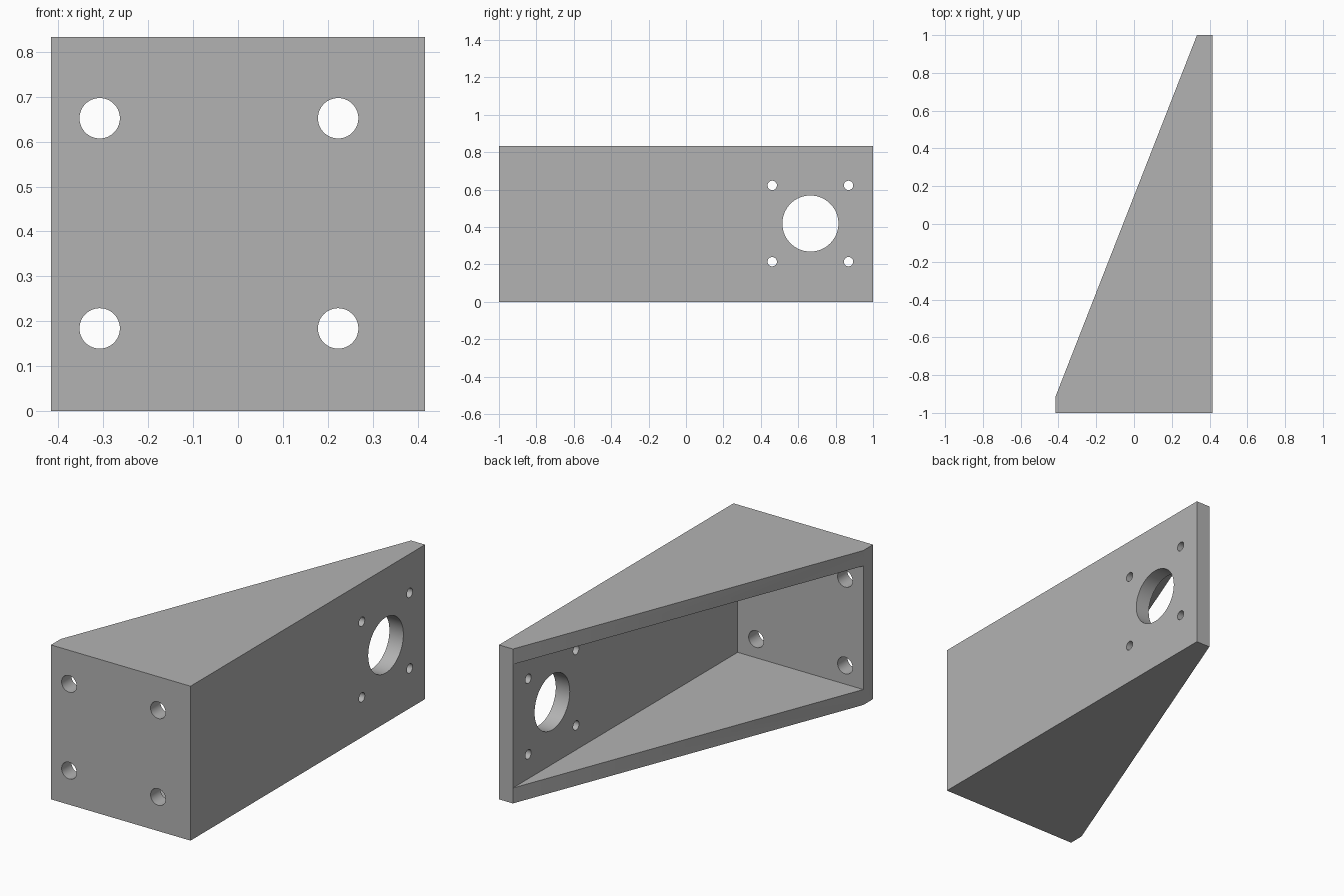
import bpy, bmesh
from mathutils import Matrix
from math import pi, radians

if "Cube" in bpy.data.objects:
    bpy.data.objects.remove(bpy.data.objects["Cube"], do_unlink=True)

W, L, H, T = 0.4167, 1.0, 0.8333, 0.0833   # half width, half length, height, wall
IN_X, IN_Y = W - T, -L + T                 # inner faces of the two plates

grey = bpy.data.materials.new("grey")
grey.use_nodes = True
grey.diffuse_color = (0.45, 0.45, 0.45, 1)
grey.node_tree.nodes["Principled BSDF"].inputs["Base Color"].default_value = (0.45, 0.45, 0.45, 1)


def add_object(name, bm):
    bmesh.ops.recalc_face_normals(bm, faces=bm.faces)
    mesh = bpy.data.meshes.new(name)
    bm.to_mesh(mesh)
    bm.free()
    mesh.materials.append(grey)
    obj = bpy.data.objects.new(name, mesh)
    bpy.context.collection.objects.link(obj)
    return obj


def prism(name, outline, z0, z1):
    bm = bmesh.new()
    face = bm.faces.new([bm.verts.new((x, y, z0)) for x, y in outline])
    top = bmesh.ops.extrude_face_region(bm, geom=[face])["geom"]
    bmesh.ops.translate(bm, vec=(0, 0, z1 - z0),
                        verts=[v for v in top if isinstance(v, bmesh.types.BMVert)])
    return add_object(name, bm)


def drill(name, centre, axis, radius):
    bm = bmesh.new()
    turn = Matrix.Rotation(pi / 2, 4, "Y" if axis == "X" else "X")
    bmesh.ops.create_cone(bm, cap_ends=True, segments=64, radius1=radius, radius2=radius,
                          depth=T * 3, matrix=Matrix.Translation(centre) @ turn)
    return add_object(name, bm)


# Wedge-shaped body
bracket = prism("bracket", [(-W, -L), (W, -L), (W, L), (IN_X, L), (-W, IN_Y)], 0, H)

# Pocket open along the sloping side
cutters = [prism("pocket_cutter", [(IN_X, IN_Y), (IN_X, L + T), (-W - T, L + T), (-W - T, IN_Y)],
                 T, H - T)]

# Mounting holes in the front plate
for x in (-0.308, 0.223):
    for z in (0.184, 0.652):
        cutters.append(drill("mount_cutter", (x, -L + T / 2, z), "Y", 0.045))

# Large round opening with four screw holes in the side plate
HOLE_Y, HOLE_Z, STEP = 0.665, 0.419, 0.204
cutters.append(drill("opening_cutter", (W - T / 2, HOLE_Y, HOLE_Z), "X", 0.15))
for sy in (-1, 1):
    for sz in (-1, 1):
        cutters.append(drill("screw_cutter", (W - T / 2, HOLE_Y + sy * STEP, HOLE_Z + sz * STEP),
                             "X", 0.025))

# Cut everything, then discard the cutters
bpy.context.view_layer.objects.active = bracket
for cutter in cutters:
    mod = bracket.modifiers.new("cut", "BOOLEAN")
    mod.operation, mod.solver, mod.object = "DIFFERENCE", "EXACT", cutter
    bpy.ops.object.modifier_apply(modifier=mod.name)
    bpy.data.objects.remove(cutter, do_unlink=True)

bpy.ops.object.select_all(action="DESELECT")
bracket.select_set(True)
bpy.ops.object.shade_smooth_by_angle(angle=radians(30))
